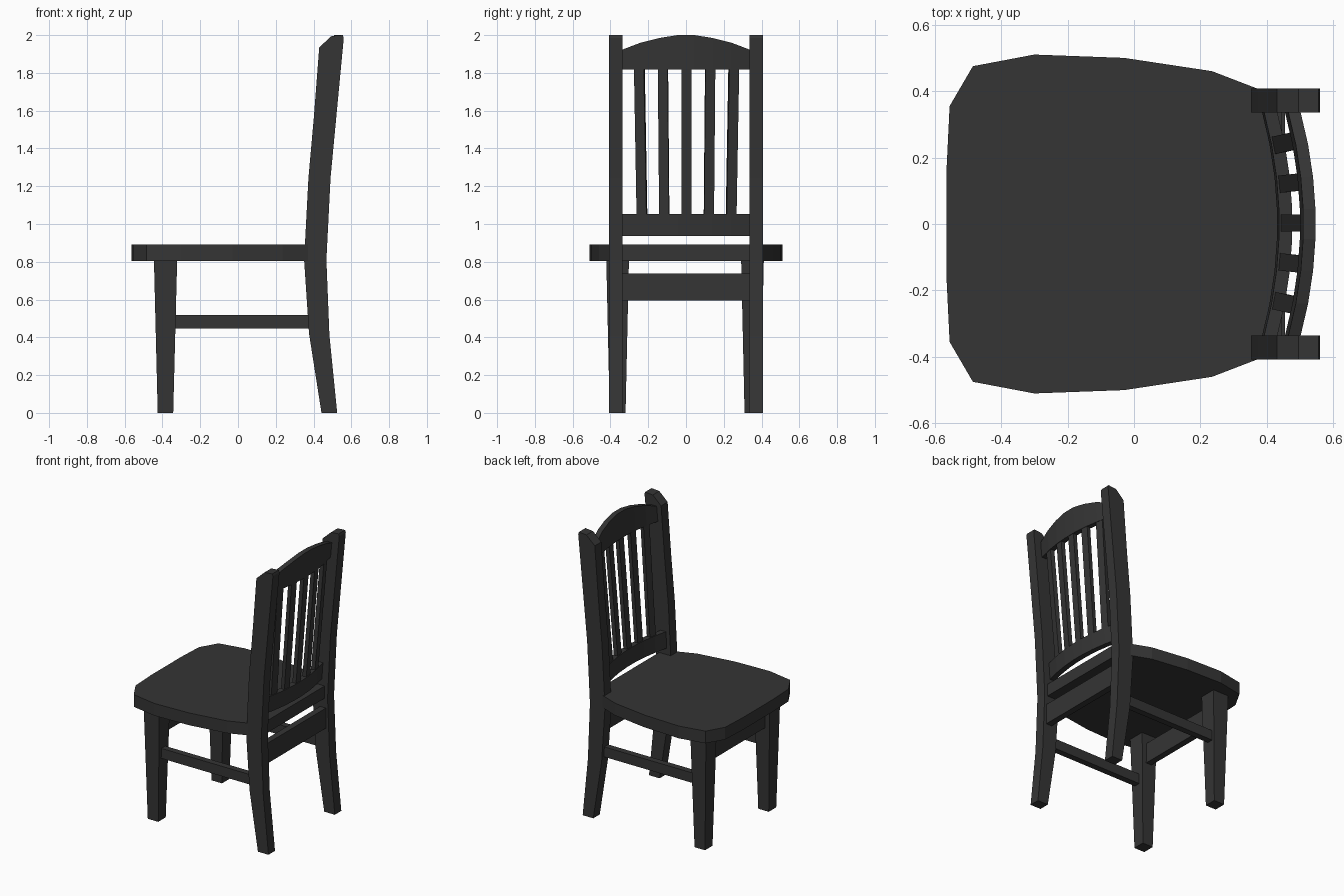
import bpy, bmesh

if "Cube" in bpy.data.objects:
    bpy.data.objects.remove(bpy.data.objects["Cube"])

mat = bpy.data.materials.new("dark_wood")
mat.diffuse_color = (0.035, 0.035, 0.035, 1)
mat.use_nodes = True
mat.node_tree.nodes["Principled BSDF"].inputs["Base Color"].default_value = mat.diffuse_color


def loft(name, rings):
    """Skin a list of matching closed rings and cap both ends."""
    bm = bmesh.new()
    loops = [[bm.verts.new(p) for p in ring] for ring in rings]
    n = len(loops[0])
    for a, b in zip(loops, loops[1:]):
        for i in range(n):
            j = (i + 1) % n
            bm.faces.new((a[i], a[j], b[j], b[i]))
    bm.faces.new(loops[0])
    bm.faces.new(loops[-1])
    bmesh.ops.recalc_face_normals(bm, faces=bm.faces)
    mesh = bpy.data.meshes.new(name)
    bm.to_mesh(mesh)
    bm.free()
    mesh.materials.append(mat)
    ob = bpy.data.objects.new(name, mesh)
    bpy.context.collection.objects.link(ob)
    return ob


def rect(x0, x1, y0, y1, z):
    return [(x0, y0, z), (x1, y0, z), (x1, y1, z), (x0, y1, z)]


def box(name, x0, x1, y0, y1, z0, z1):
    return loft(name, [rect(x0, x1, y0, y1, z0), rect(x0, x1, y0, y1, z1)])


def bow(y):
    """Forward curve of the backrest towards its sides."""
    return -0.045 * (y / 0.335) ** 2


# Seat
half = [(0.445, 0.36), (0.37, 0.408), (0.235, 0.46), (-0.03, 0.5), (-0.3, 0.51),
        (-0.485, 0.475), (-0.555, 0.355), (-0.564, 0.17)]
outline = half + [(x, -y) for x, y in reversed(half)]
loft("seat", [[(x, y, z) for x, y in outline] for z in (0.805, 0.892)])

# Rear posts: curved side profile, front edge up then back edge down
post = [(0.442, 0), (0.376, 0.42), (0.35, 0.81), (0.373, 1.245), (0.402, 1.57),
        (0.43, 1.935), (0.495, 1.995), (0.555, 2.0), (0.56, 1.985),
        (0.49, 1.245), (0.468, 0.81), (0.484, 0.41), (0.525, 0)]
for side, s in (("left", 1), ("right", -1)):
    loft("rear_post_" + side, [[(x, s * y, z) for x, z in post] for y in (0.335, 0.408)])

    # Tapered front legs
    yc = s * 0.357 - 0.005
    loft("front_leg_" + side, [rect(-0.425, -0.343, yc - 0.042, yc + 0.042, 0),
                               rect(-0.445, -0.322, yc - 0.06, yc + 0.06, 0.81)])
    # Side stretchers
    ys = s * 0.365
    box("side_stretcher_" + side, -0.35, 0.4, ys - 0.022, ys + 0.022, 0.447, 0.518)

# Rails under the seat
box("front_rail", -0.405, -0.36, -0.32, 0.32, 0.595, 0.738)
box("back_rail", 0.41, 0.455, -0.34, 0.34, 0.595, 0.738)

# Bowed backrest rails, the upper one arched
stations = [-0.34, -0.24, -0.14, -0.045, 0.045, 0.14, 0.24, 0.34]
arch = [1.922, 1.96, 1.985, 2.0]
arch += arch[::-1]
lower, upper = [], []
for y, top in zip(stations, arch):
    b = bow(y)
    lower.append([(0.431 + b, y, 0.937), (0.469 + b, y, 0.937),
                  (0.477 + b, y, 1.053), (0.437 + b, y, 1.053)])
    upper.append([(0.5 + b, y, 1.818), (0.537 + b, y, 1.818),
                  (0.547 + b, y, top), (0.51 + b, y, top)])
loft("lower_back_rail", lower)
loft("upper_back_rail", upper)

# Leaning slats, each turned to follow the bow
for i in range(-2, 3):
    rings = []
    for z, x, spread in ((1.04, 0.456, 0.118), (1.83, 0.52, 0.125)):
        y = i * spread + 0.003
        slope = -0.8 * y  # tangent of the bow
        x += bow(y)
        rings.append([(x + d + slope * w, y + w - slope * d, z)
                      for d, w in ((-0.014, -0.026), (0.014, -0.026),
                                   (0.014, 0.026), (-0.014, 0.026))])
    loft("slat_%d" % (i + 3), rings)
